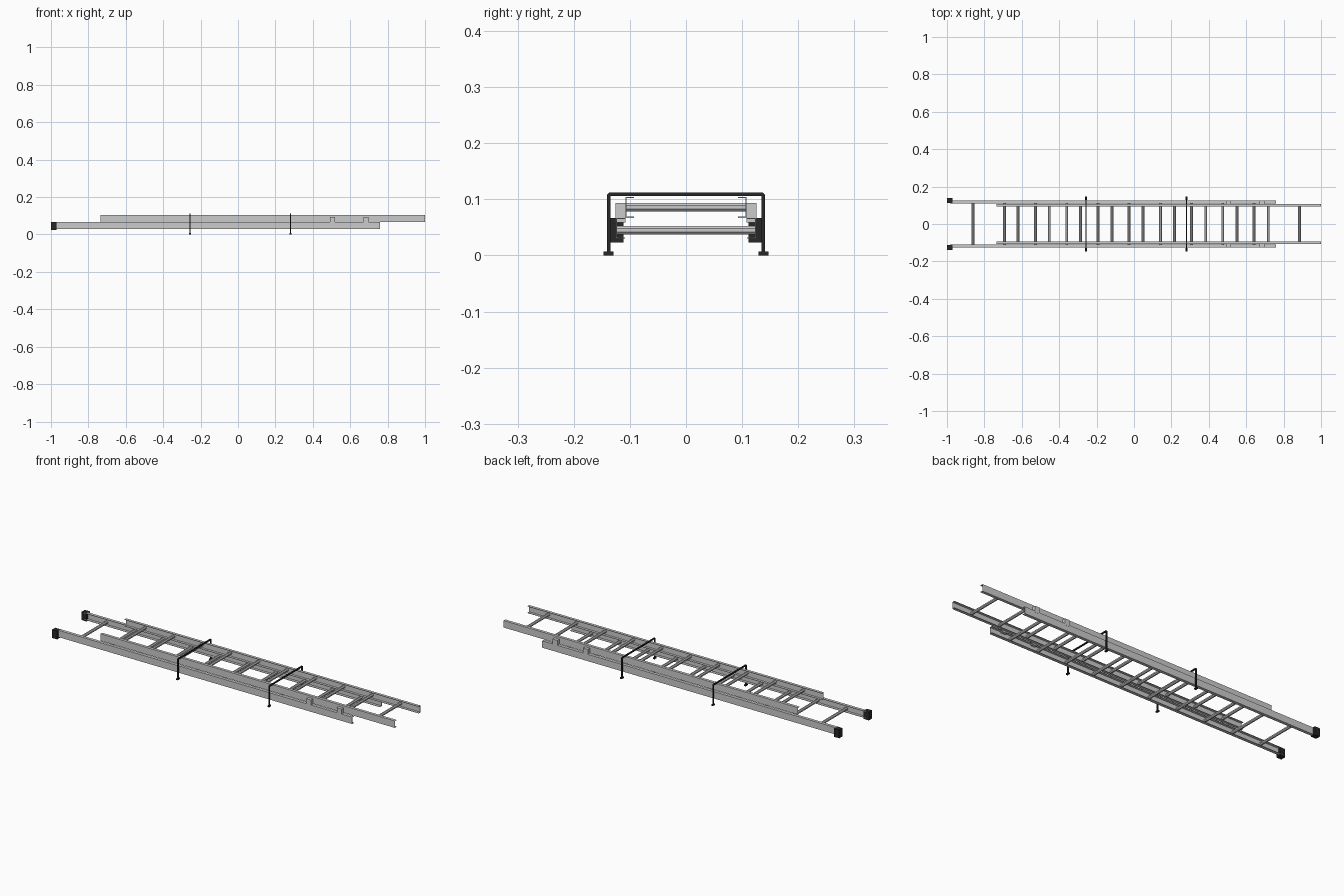
import bpy
import math

if "Cube" in bpy.data.objects:
    bpy.data.objects.remove(bpy.data.objects["Cube"])

dark = bpy.data.materials.new("black_rubber")
dark.diffuse_color = (0.02, 0.02, 0.02, 1)
dark.use_nodes = True
dark.node_tree.nodes["Principled BSDF"].inputs["Base Color"].default_value = dark.diffuse_color


def mesh_object(name, verts, faces, mat=None):
    me = bpy.data.meshes.new(name)
    me.from_pydata(verts, [], faces)
    ob = bpy.data.objects.new(name, me)
    bpy.context.collection.objects.link(ob)
    if mat:
        me.materials.append(mat)
    return ob


def extrude(name, pts, to_a, to_b, mat=None):
    """Closed prism: profile pts placed by two mapping functions."""
    n = len(pts)
    verts = [to_a(p) for p in pts] + [to_b(p) for p in pts]
    faces = [(i, (i + 1) % n, n + (i + 1) % n, n + i) for i in range(n)]
    faces += [tuple(reversed(range(n))), tuple(range(n, 2 * n))]
    ob = mesh_object(name, verts, faces, mat)
    import bmesh
    bm = bmesh.new()
    bm.from_mesh(ob.data)
    bmesh.ops.recalc_face_normals(bm, faces=bm.faces)
    bm.to_mesh(ob.data)
    bm.free()
    return ob


def along_x(name, pts, x0, x1, mat=None):
    return extrude(name, pts, lambda p: (x0, p[0], p[1]), lambda p: (x1, p[0], p[1]), mat)


def box(name, x0, x1, y0, y1, z0, z1, mat=None):
    return along_x(name, [(y0, z0), (y1, z0), (y1, z1), (y0, z1)], x0, x1, mat)


def channel(y, z0, z1, depth, s, t=0.002):
    """C profile: web on the outside at y, flanges pointing inwards."""
    pts = [(y, z0), (y, z1), (y - depth, z1), (y - depth, z1 - t),
           (y - t, z1 - t), (y - t, z0 + t), (y - depth, z0 + t), (y - depth, z0)]
    return [(s * a, b) for a, b in pts]


def rung(name, x, z, half, r=0.0082):
    pts = [(r * math.cos(math.radians(a)), r * math.sin(math.radians(a)))
           for a in [22.5 + 45 * i for i in range(8)]]
    extrude(name, pts, lambda p: (x + p[0], -half, z + p[1]),
            lambda p: (x + p[0], half, z + p[1]))


# Side rails, rubber feet and guide brackets
for s, side in ((-1, "front"), (1, "back")):
    along_x("lower_rail_" + side, channel(0.125, 0.030, 0.0665, 0.016, s), -0.985, 0.76)
    along_x("upper_rail_" + side, channel(0.108, 0.067, 0.104, 0.015, s), -0.735, 1.0)
    ya, yb = sorted((s * 0.111, s * 0.138))
    box("rubber_foot_" + side, -1.0, -0.97, ya, yb, 0.023, 0.067, dark)
    ya, yb = sorted((s * 0.1075, s * 0.1255))
    for i, x in enumerate((0.505, 0.685)):
        box(f"guide_bracket_{side}_{i}", x - 0.014, x + 0.014, ya, yb, 0.059, 0.093)

# Rungs of both sections
for i in range(10):
    rung(f"lower_rung_{i}", -0.86 + i * 0.1668, 0.045, 0.1245)
    rung(f"upper_rung_{i}", -0.62 + i * 0.1672, 0.0855, 0.1075)

# Clamp hoops with small flat feet
for i, x in enumerate((-0.257, 0.281)):
    w = 0.0035
    hoop = [(-0.141, 0), (-0.141, 0.108), (-0.137, 0.112), (0.137, 0.112), (0.141, 0.108),
            (0.141, 0), (0.135, 0), (0.135, 0.106), (-0.135, 0.106), (-0.135, 0)]
    along_x(f"clamp_hoop_{i}", hoop, x - w, x + w, dark)
    for s in (-1, 1):
        box(f"clamp_foot_{i}_{'front' if s < 0 else 'back'}", x - 0.005, x + 0.005,
            s * 0.138 - 0.009, s * 0.138 + 0.009, 0, 0.007, dark)
